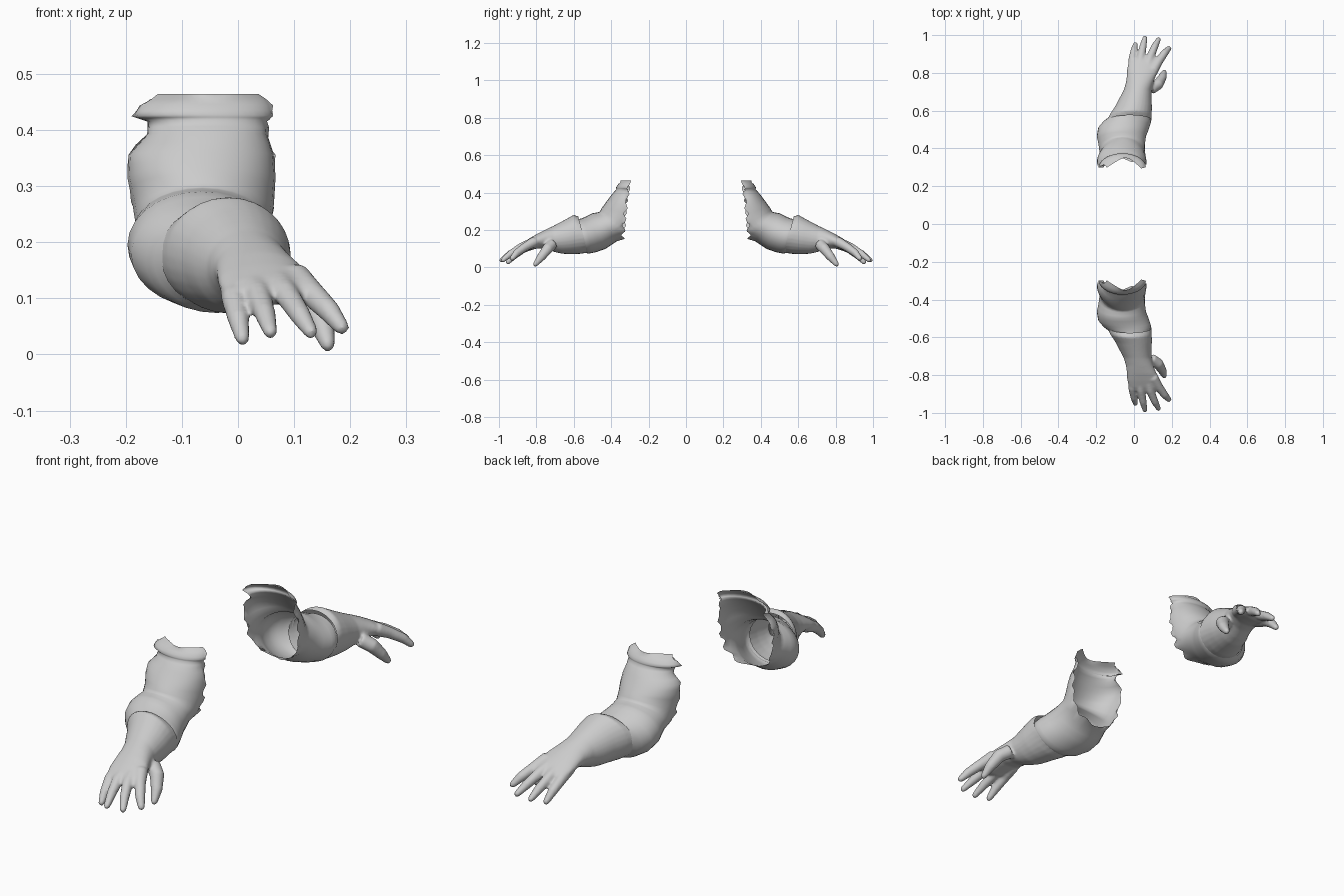
import bpy, bmesh, math
from mathutils import Vector

if "Cube" in bpy.data.objects:
    bpy.data.objects.remove(bpy.data.objects["Cube"])

SIDES = 28
grey = bpy.data.materials.new("light grey")
grey.diffuse_color = (0.6, 0.6, 0.6, 1)
grey.use_nodes = True
grey.node_tree.nodes["Principled BSDF"].inputs["Base Color"].default_value = grey.diffuse_color


def ring(top, bottom, x_left, x_right):
    """Oval through a top and bottom (y, z) point with the given x range."""
    t, b = Vector((0, *top)), Vector((0, *bottom))
    mid = (t + b) / 2 + Vector(((x_left + x_right) / 2, 0, 0))
    side = Vector(((x_right - x_left) / 2, 0, 0))
    up = (t - b) / 2
    return [mid + side * math.cos(a) + up * math.sin(a)
            for a in (2 * math.pi * i / SIDES for i in range(SIDES))]


def loft(bm, rings, capped):
    loops = [[bm.verts.new(p) for p in r] for r in rings]
    for a, b in zip(loops, loops[1:]):
        for i in range(SIDES):
            j = (i + 1) % SIDES
            bm.faces.new((a[i], a[j], b[j], b[i]))
    if capped:
        bm.faces.new(loops[0][::-1])
        bm.faces.new(loops[-1])


def finger(bm, points, radii):
    """Round tapering digit along a few points, with a domed tip."""
    pts = [Vector(p) for p in points]
    axis = (pts[-1] - pts[-2]).normalized()
    r = radii[-1]
    pts += [pts[-1] + axis * r * 0.6, pts[-1] + axis * r * 0.95]
    radii = list(radii) + [r * 0.75, r * 0.25]
    rings = []
    for i, (p, rad) in enumerate(zip(pts, radii)):
        d = (pts[min(i + 1, len(pts) - 1)] - pts[max(i - 1, 0)]).normalized()
        u = Vector((1, 0, 0))
        u = (u - d * u.dot(d)).normalized()
        v = u.cross(d)
        rings.append([p + (u * math.cos(a) + v * math.sin(a)) * rad
                      for a in (2 * math.pi * k / SIDES for k in range(SIDES))])
    loft(bm, rings, True)


def add_object(name, mesh):
    obj = bpy.data.objects.new(name, mesh)
    bpy.context.collection.objects.link(obj)
    return obj


def finish(obj):
    """Colour, smooth shading and the matching arm on the other side."""
    obj.data.materials.clear()
    obj.data.materials.append(grey)
    for p in obj.data.polygons:
        p.use_smooth = True
    m = obj.modifiers.new("other_arm", 'MIRROR')
    m.use_axis = (False, True, False)
    m.use_mirror_merge = False


# Glove: forearm and palm
bm = bmesh.new()
loft(bm, [ring(*r) for r in (
    ((-0.565, 0.268), (-0.515, 0.082), -0.145, 0.092),
    ((-0.600, 0.282), (-0.560, 0.073), -0.128, 0.094),
    ((-0.635, 0.262), (-0.610, 0.072), -0.100, 0.095),
    ((-0.670, 0.243), (-0.660, 0.073), -0.078, 0.093),
    ((-0.710, 0.222), (-0.700, 0.082), -0.056, 0.092),
    ((-0.750, 0.203), (-0.745, 0.098), -0.043, 0.102),
    ((-0.790, 0.183), (-0.785, 0.103), -0.038, 0.118),
    ((-0.830, 0.160), (-0.825, 0.096), -0.036, 0.134),
    ((-0.865, 0.138), (-0.860, 0.088), -0.028, 0.143),
    ((-0.885, 0.120), (-0.883, 0.092), -0.010, 0.125))], True)

# Glove: four fingers and thumb
finger(bm, [(-0.005, -0.81, 0.125), (-0.008, -0.87, 0.100),
            (0.001, -0.92, 0.062), (0.008, -0.952, 0.028)], [0.026, 0.022, 0.019, 0.013])
finger(bm, [(0.030, -0.82, 0.130), (0.036, -0.88, 0.108),
            (0.048, -0.94, 0.073), (0.058, -0.986, 0.040)], [0.026, 0.022, 0.019, 0.013])
finger(bm, [(0.070, -0.82, 0.133), (0.085, -0.88, 0.110),
            (0.110, -0.94, 0.072), (0.130, -0.978, 0.040)], [0.026, 0.022, 0.019, 0.013])
finger(bm, [(0.100, -0.81, 0.138), (0.130, -0.86, 0.110),
            (0.162, -0.905, 0.078), (0.185, -0.930, 0.048)], [0.028, 0.023, 0.020, 0.014])
finger(bm, [(0.090, -0.715, 0.125), (0.128, -0.74, 0.100),
            (0.150, -0.775, 0.055), (0.160, -0.805, 0.018)], [0.030, 0.029, 0.023, 0.014])
mesh = bpy.data.meshes.new("glove")
bm.to_mesh(mesh)
bm.free()
raw = add_object("glove_parts", mesh)
remesh = raw.modifiers.new("blend", 'REMESH')
remesh.mode = 'VOXEL'
remesh.voxel_size = 0.006
relax = raw.modifiers.new("relax", 'SMOOTH')
relax.iterations = 5
bpy.context.view_layer.update()
blended = bpy.data.meshes.new_from_object(
    raw.evaluated_get(bpy.context.evaluated_depsgraph_get()))
bpy.data.objects.remove(raw)

# Open the wrist end of the glove along its slanted cuff
bm = bmesh.new()
bm.from_mesh(blended)
bmesh.ops.bisect_plane(bm, geom=bm.verts[:] + bm.edges[:] + bm.faces[:],
                       plane_co=(0, -0.575, 0.268), plane_no=(0, 0.186, 0.05),
                       clear_outer=True)
bm.to_mesh(blended)
bm.free()
finish(add_object("glove", blended))

# Sleeve: bent elbow tube with soft folds and a flared upper hem
bm = bmesh.new()
loft(bm, [ring(*r) for r in (
    ((-0.580, 0.258), (-0.545, 0.080), -0.135, 0.085),
    ((-0.560, 0.262), (-0.520, 0.074), -0.165, 0.090),
    ((-0.535, 0.272), (-0.480, 0.082), -0.190, 0.080),
    ((-0.500, 0.290), (-0.430, 0.100), -0.197, 0.064),
    ((-0.475, 0.294), (-0.370, 0.140), -0.188, 0.057),
    ((-0.462, 0.298), (-0.290, 0.160), -0.182, 0.058),
    ((-0.452, 0.315), (-0.230, 0.220), -0.188, 0.064),
    ((-0.440, 0.332), (-0.210, 0.300), -0.197, 0.067),
    ((-0.418, 0.362), (-0.220, 0.350), -0.195, 0.064),
    ((-0.393, 0.395), (-0.240, 0.390), -0.162, 0.052),
    ((-0.372, 0.418), (-0.240, 0.412), -0.160, 0.053),
    ((-0.374, 0.428), (-0.220, 0.420), -0.188, 0.066),
    ((-0.362, 0.446), (-0.220, 0.440), -0.178, 0.062),
    ((-0.340, 0.464), (-0.220, 0.464), -0.150, 0.048))], False)
bmesh.ops.subdivide_edges(bm, edges=bm.edges[:], cuts=1, use_grid_fill=True, smooth=0.4)

# Cut the back of the sleeve away and leave a ragged edge
bmesh.ops.bisect_plane(bm, geom=bm.verts[:] + bm.edges[:] + bm.faces[:],
                       plane_co=(0, -0.338, 0.16), plane_no=(0, 1, -0.11),
                       clear_outer=True)
for v in bm.verts:
    if v.is_boundary and v.co.y > -0.36:
        v.co.y += 0.010 * math.sin(v.co.z * 95 + v.co.x * 40)
        v.co.x += 0.004 * math.sin(v.co.z * 130)
mesh = bpy.data.meshes.new("sleeve")
bm.to_mesh(mesh)
bm.free()
finish(add_object("sleeve", mesh))
